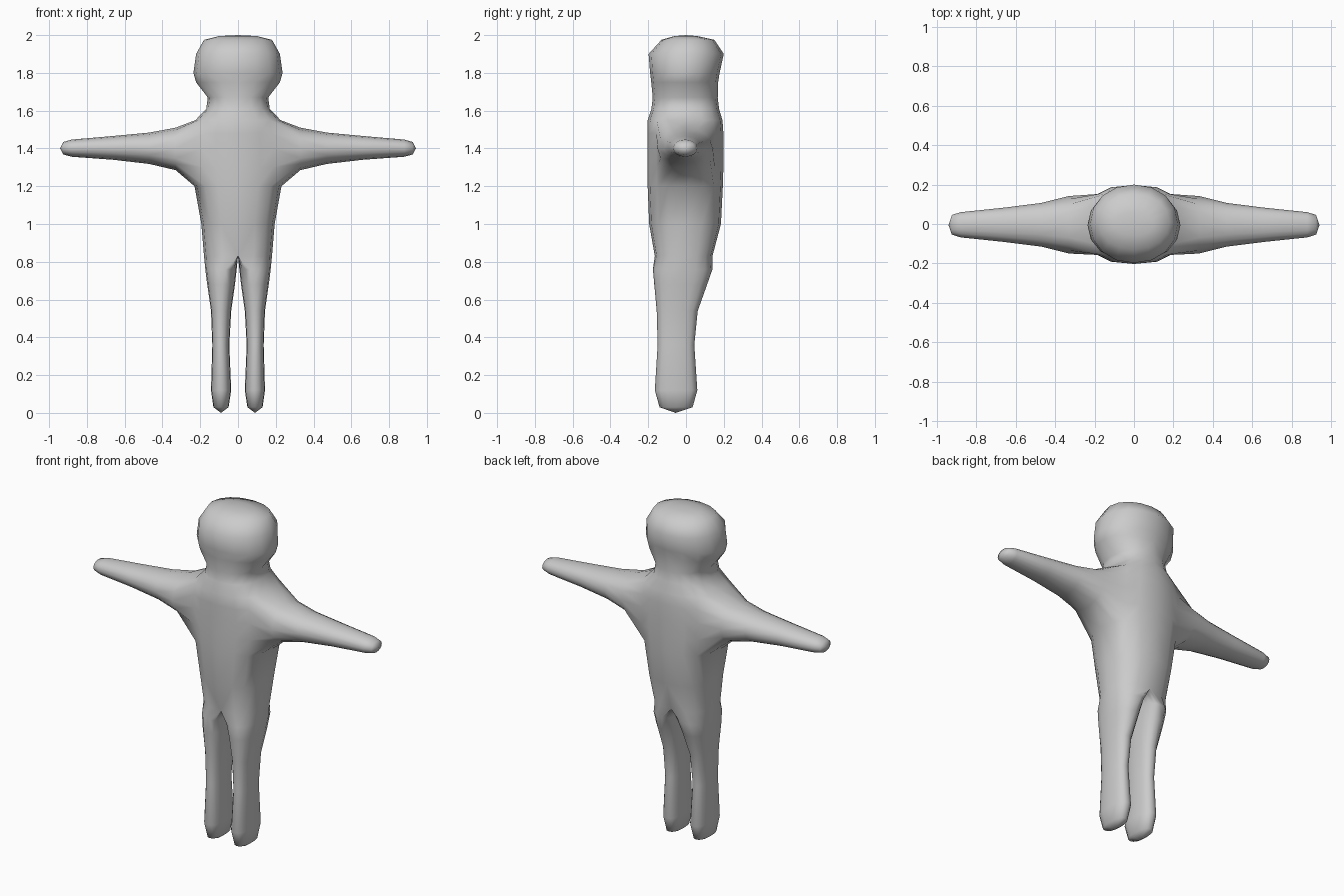
import bpy, bmesh, math

if "Cube" in bpy.data.objects:
    bpy.data.objects.remove(bpy.data.objects["Cube"])

N = 8  # segments on the outer half of each section

# Half-body sections: z, outer x, inner x, x of front/back point, front y, back y, roundness
ROWS = [
    (0.03, 0.130, 0.050, 0.090, -0.140, 0.035, 0.85),
    (0.12, 0.143, 0.036, 0.090, -0.165, 0.060, 0.85),
    (0.36, 0.136, 0.046, 0.092, -0.150, 0.044, 0.85),
    (0.54, 0.143, 0.036, 0.090, -0.155, 0.062, 0.85),
    (0.68, 0.163, 0.016, 0.082, -0.168, 0.112, 0.85),
    (0.76, 0.173, 0.007, 0.065, -0.175, 0.140, 0.85),
    (0.83, 0.180, 0.000, 0.000, -0.165, 0.140, 0.80),
    (1.00, 0.194, 0.000, 0.000, -0.195, 0.185, 0.80),
    (1.20, 0.230, 0.000, 0.000, -0.203, 0.195, 0.80),
    (1.30, 0.240, 0.000, 0.000, -0.203, 0.198, 0.75),
    (1.40, 0.240, 0.000, 0.000, -0.203, 0.198, 0.75),
    (1.48, 0.235, 0.000, 0.000, -0.203, 0.198, 0.75),
    (1.55, 0.225, 0.000, 0.000, -0.203, 0.193, 0.80),
    (1.61, 0.168, 0.000, 0.000, -0.183, 0.175, 0.85),
    (1.67, 0.160, 0.000, 0.000, -0.176, 0.168, 0.90),
    (1.75, 0.222, 0.000, 0.000, -0.184, 0.170, 0.95),
    (1.80, 0.236, 0.000, 0.000, -0.190, 0.178, 0.95),
    (1.90, 0.222, 0.000, 0.000, -0.198, 0.200, 0.95),
    (1.975, 0.180, 0.000, 0.000, -0.130, 0.150, 0.95),
    (1.995, 0.100, 0.000, 0.000, -0.060, 0.060, 1.0),
]
CROTCH, ARM_LOW, ARM_HIGH = 6, 8, 12   # row indices
COL_LOW, COL_HIGH = 2, 6               # columns of the arm opening

# Arm sections: x, half depth, low z, high z
ARM = [
    (0.33, 0.146, 1.285, 1.510), (0.47, 0.111, 1.318, 1.484),
    (0.66, 0.087, 1.340, 1.466), (0.88, 0.064, 1.356, 1.447),
    (0.925, 0.050, 1.368, 1.434),
]


def rounded(v, p):
    return math.copysign(abs(v) ** p, v) if abs(v) > 1e-6 else 0.0


bm = bmesh.new()


def cap(ring, tip, closed=True):
    """Close a ring with a fan around a tip point."""
    t = bm.verts.new(tip)
    for k in range(len(ring) if closed else len(ring) - 1):
        bm.faces.new((ring[k], ring[(k + 1) % len(ring)], t))


def bridge(a, b):
    n = len(a)
    for k in range(n):
        bm.faces.new((a[k], a[(k + 1) % n], b[(k + 1) % n], b[k]))


# Leg, torso and head sections
outer, inner = [], []
for r, (z, xo, xi, xc, yf, yb, p) in enumerate(ROWS):
    cy, d = (yf + yb) / 2, (yb - yf) / 2

    def point(i, edge):
        t = math.pi * (i / N - 0.5)
        return (xc + (edge - xc) * rounded(math.cos(t), p), cy + d * rounded(math.sin(t), p), z)
    outer.append([bm.verts.new(point(i, xo)) for i in range(N + 1)])
    if r <= CROTCH:
        inner.append([bm.verts.new(point(i, xi)) for i in range(N - 1, 0, -1)])

# Skin, leaving the arm opening free
for r in range(len(ROWS) - 1):
    if r < CROTCH:
        bridge(outer[r] + inner[r], outer[r + 1] + inner[r + 1])
        continue
    for i in range(N):
        if not (ARM_LOW <= r < ARM_HIGH and COL_LOW <= i < COL_HIGH):
            bm.faces.new((outer[r][i], outer[r][i + 1], outer[r + 1][i + 1], outer[r + 1][i]))
cap(outer[0] + inner[0], (0.09, -0.055, 0.0))
cap(outer[-1], (0, 0, 2.0), closed=False)

# Arm grown from the opening
loop = [(ARM_LOW, c) for c in range(COL_LOW, COL_HIGH)]
loop += [(r, COL_HIGH) for r in range(ARM_LOW, ARM_HIGH)]
loop += [(ARM_HIGH, c) for c in range(COL_HIGH, COL_LOW, -1)]
loop += [(r, COL_LOW) for r in range(ARM_HIGH, ARM_LOW, -1)]
ring = [outer[r][c] for r, c in loop]
for x, ry, zl, zh in ARM:
    new = []
    for r, c in loop:
        a = math.atan2(r - 10, c - 4)
        new.append(bm.verts.new((x, -0.004 + ry * math.cos(a), (zl + zh) / 2 + (zh - zl) / 2 * math.sin(a))))
    bridge(ring, new)
    ring = new
cap(ring, (0.942, -0.006, 1.40))

# Mirror to the other side and weld the middle
geom = bm.verts[:] + bm.edges[:] + bm.faces[:]
bmesh.ops.mirror(bm, geom=geom, axis='X', merge_dist=0.0005)
bmesh.ops.remove_doubles(bm, verts=bm.verts, dist=0.0005)
bmesh.ops.recalc_face_normals(bm, faces=bm.faces)
mesh = bpy.data.meshes.new("body")
bm.to_mesh(mesh)
bm.free()
body = bpy.data.objects.new("body", mesh)
bpy.context.collection.objects.link(body)

# Plain grey, smooth shaded
grey = bpy.data.materials.new("light_grey")
grey.diffuse_color = (0.6, 0.6, 0.6, 1)
grey.use_nodes = True
grey.node_tree.nodes["Principled BSDF"].inputs["Base Color"].default_value = grey.diffuse_color
mesh.materials.append(grey)
for f in mesh.polygons:
    f.use_smooth = True
